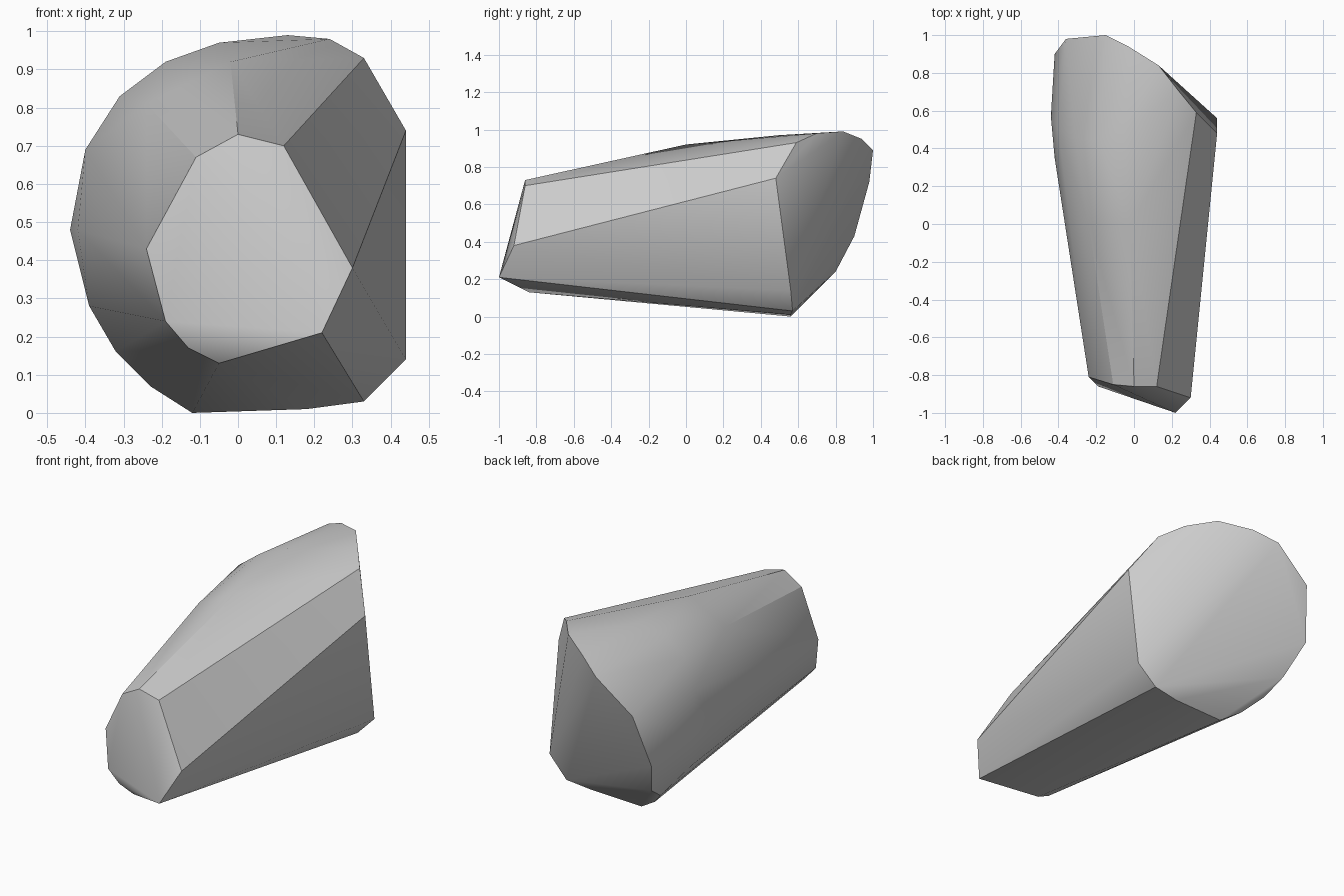
import bpy
import bmesh
import math

# Remove the default cube only
default_cube = bpy.data.objects.get("Cube")
if default_cube:
    bpy.data.objects.remove(default_cube, do_unlink=True)


def make_material(name, colour):
    material = bpy.data.materials.new(name)
    material.use_nodes = True
    material.diffuse_color = colour
    shader = material.node_tree.nodes["Principled BSDF"]
    shader.inputs["Base Color"].default_value = colour
    return material


def make_hull(name, corner_groups, material):
    """Stretch one closed convex skin over the given corner groups."""
    mesh = bpy.data.meshes.new(name)
    shell = bmesh.new()
    for group in corner_groups:
        for corner in group:
            shell.verts.new(corner)
    result = bmesh.ops.convex_hull(shell, input=list(shell.verts))
    leftovers = [item for item in result["geom_interior"]
                 if isinstance(item, bmesh.types.BMVert)]
    bmesh.ops.delete(shell, geom=leftovers, context="VERTS")
    bmesh.ops.recalc_face_normals(shell, faces=list(shell.faces))
    shell.to_mesh(mesh)
    shell.free()
    mesh.materials.append(material)
    hull = bpy.data.objects.new(name, mesh)
    bpy.context.collection.objects.link(hull)
    return hull


# Narrow slanted front cap, clockwise from its top
front_cap = [
    (0, -.86, .73), (.12, -.86, .7), (.3, -.92, .38), (.22, -1, .21),
    (-.05, -.84, .13), (-.13, -.85, .17), (-.19, -.86, .24),
    (-.24, -.81, .43), (-.11, -.85, .67),
]

# Wide bulging back rim, clockwise from its top
back_rim = [
    (.13, .84, .99), (.24, .7, .98), (.33, .59, .93), (.44, .48, .74),
    (.44, .56, .14), (.33, .57, .03), (.18, .56, .01), (-.12, .56, 0),
    (-.23, .6, .07), (-.32, .68, .16), (-.35, .8, .24), (-.42, .9, .43),
    (-.36, .98, .72), (-.15, 1, .89), (-.03, .94, .95),
]

# Swell of the body between the two ends
body_swell = [
    (-.05, .5, .97), (-.19, .45, .92), (-.31, .45, .83), (-.4, .5, .69),
    (-.44, .57, .48), (-.42, .35, .48), (-.39, .5, .28),
    (-.02, 0, .92), (-.24, 0, .81),
]

grey = make_material("plain grey", (.6, .6, .6, 1))
body = make_hull("tapered_body", [front_cap, back_rim, body_swell], grey)

# Smooth sides with crisp cap edges
bpy.ops.object.select_all(action="DESELECT")
body.select_set(True)
bpy.context.view_layer.objects.active = body
bpy.ops.object.shade_smooth_by_angle(angle=math.radians(30))
